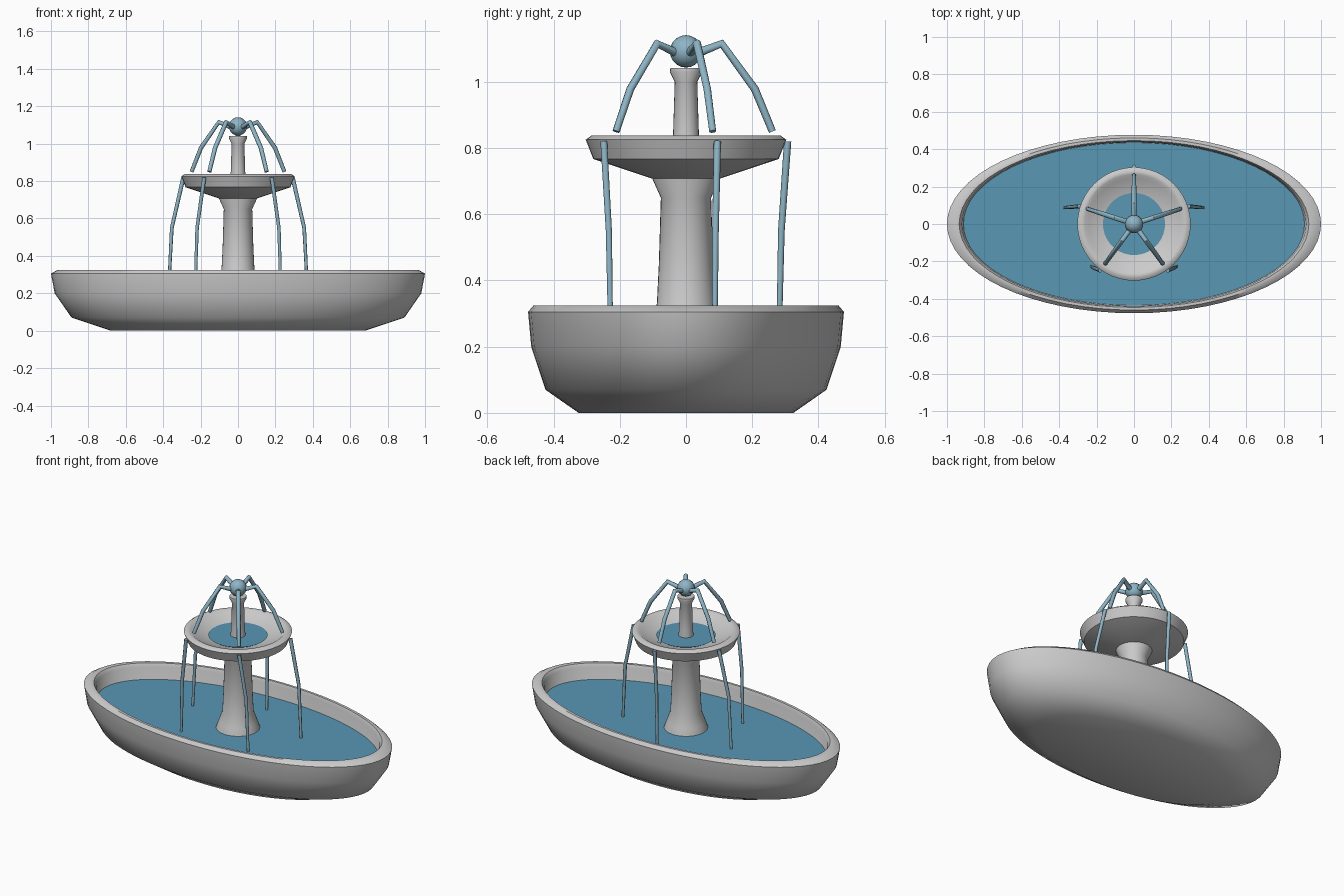
import bpy, bmesh, math

if "Cube" in bpy.data.objects:
    bpy.data.objects.remove(bpy.data.objects["Cube"])

def material(name, rgb):
    m = bpy.data.materials.new(name)
    m.diffuse_color = (*rgb, 1)
    m.use_nodes = True
    m.node_tree.nodes["Principled BSDF"].inputs["Base Color"].default_value = m.diffuse_color
    return m

water_mat = material("water", (0.10, 0.31, 0.46))
jet_mat = material("jet_water", (0.27, 0.46, 0.56))

def finish(ob, mat=None, angle=45):
    if mat:
        ob.data.materials.append(mat)
    bpy.ops.object.select_all(action='DESELECT')
    ob.select_set(True)
    bpy.context.view_layer.objects.active = ob
    bpy.ops.object.shade_smooth_by_angle(angle=math.radians(angle))

def lathe(name, profile, n=48, sy=1.0, mat=None, closed=False):
    """Spin (radius, z) points around z; sy squashes the section to an ellipse."""
    bm = bmesh.new()
    rings = []
    for r, z in profile:
        rings.append([bm.verts.new((r * math.cos(2 * math.pi * i / n),
                                    r * sy * math.sin(2 * math.pi * i / n), z))
                      for i in range(n)])
    for a, b in zip(rings, rings[1:]):
        for i in range(n):
            j = (i + 1) % n
            bm.faces.new((a[i], a[j], b[j], b[i]))
    bm.faces.new(rings[0][::-1])
    if len(rings) > 1:
        bm.faces.new(rings[-1])
    bmesh.ops.recalc_face_normals(bm, faces=bm.faces)
    me = bpy.data.meshes.new(name)
    bm.to_mesh(me)
    bm.free()
    ob = bpy.data.objects.new(name, me)
    bpy.context.collection.objects.link(ob)
    finish(ob, mat)
    return ob

def tube(name, points, radii, mat):
    """Round capped tube along a polyline, turned into a mesh."""
    cu = bpy.data.curves.new(name, 'CURVE')
    cu.dimensions = '3D'
    cu.bevel_depth = 1.0
    cu.bevel_resolution = 2
    cu.use_fill_caps = True
    sp = cu.splines.new('POLY')
    sp.points.add(len(points) - 1)
    for p, co, r in zip(sp.points, points, radii):
        p.co = (*co, 1)
        p.radius = r
    ob = bpy.data.objects.new(name, cu)
    bpy.context.collection.objects.link(ob)
    bpy.ops.object.select_all(action='DESELECT')
    ob.select_set(True)
    bpy.context.view_layer.objects.active = ob
    bpy.ops.object.convert(target='MESH')
    ob = bpy.context.view_layer.objects.active
    finish(ob, mat, 50)

# Oval lower basin and its water
OVAL = 0.477
lathe("lower_basin", [(0.68, 0), (0.89, 0.07), (0.98, 0.2), (1.0, 0.305), (0.965, 0.325),
                      (0.935, 0.325), (0.92, 0.305), (0.91, 0.2), (0.84, 0.12), (0.66, 0.08)],
      n=64, sy=OVAL)
lathe("lower_water", [(0.908, 0.21), (0.912, 0.23)], n=64, sy=OVAL * 1.01, mat=water_mat)

# Pedestal between the basins
lathe("pedestal", [(0.15, 0.08), (0.13, 0.21), (0.11, 0.27), (0.088, 0.33), (0.082, 0.45),
                   (0.076, 0.65), (0.103, 0.71), (0.103, 0.73)], n=32)

# Round upper bowl and its water
lathe("upper_bowl", [(0.1, 0.707), (0.28, 0.767), (0.303, 0.825), (0.285, 0.838),
                     (0.265, 0.835), (0.245, 0.82), (0.16, 0.795), (0.06, 0.77)])
lathe("upper_water", [(0.15, 0.79), (0.166, 0.801)], n=40, mat=water_mat)

# Upper stem with flared cap
lathe("upper_stem", [(0.045, 0.76), (0.039, 0.84), (0.034, 1.0), (0.049, 1.03),
                     (0.047, 1.042)], n=24)

# Spout ball
bpy.ops.mesh.primitive_uv_sphere_add(segments=16, ring_count=10, radius=0.049,
                                     location=(0, 0, 1.092))
ball = bpy.context.object
ball.name = "spout_ball"
finish(ball, jet_mat)

# Five arcing jets, and five streams spilling from the bowl that spread along the oval
JET = [(0.025, 1.083), (0.108, 1.115), (0.208, 0.978), (0.261, 0.85)]
SPILL = [(0.307, 0.307, 0.82), (0.372, 0.288, 0.55), (0.39, 0.281, 0.22)]
for k in range(5):
    a = math.radians(90 + 72 * k)
    c, s = math.cos(a), math.sin(a)
    tube(f"upper_jet_{k + 1}", [(r * c, r * s, z) for r, z in JET],
         [0.014, 0.013, 0.012, 0.011], jet_mat)
    tube(f"lower_stream_{k + 1}", [(x * c, y * s, z) for x, y, z in SPILL],
         [0.011, 0.010, 0.008], jet_mat)
